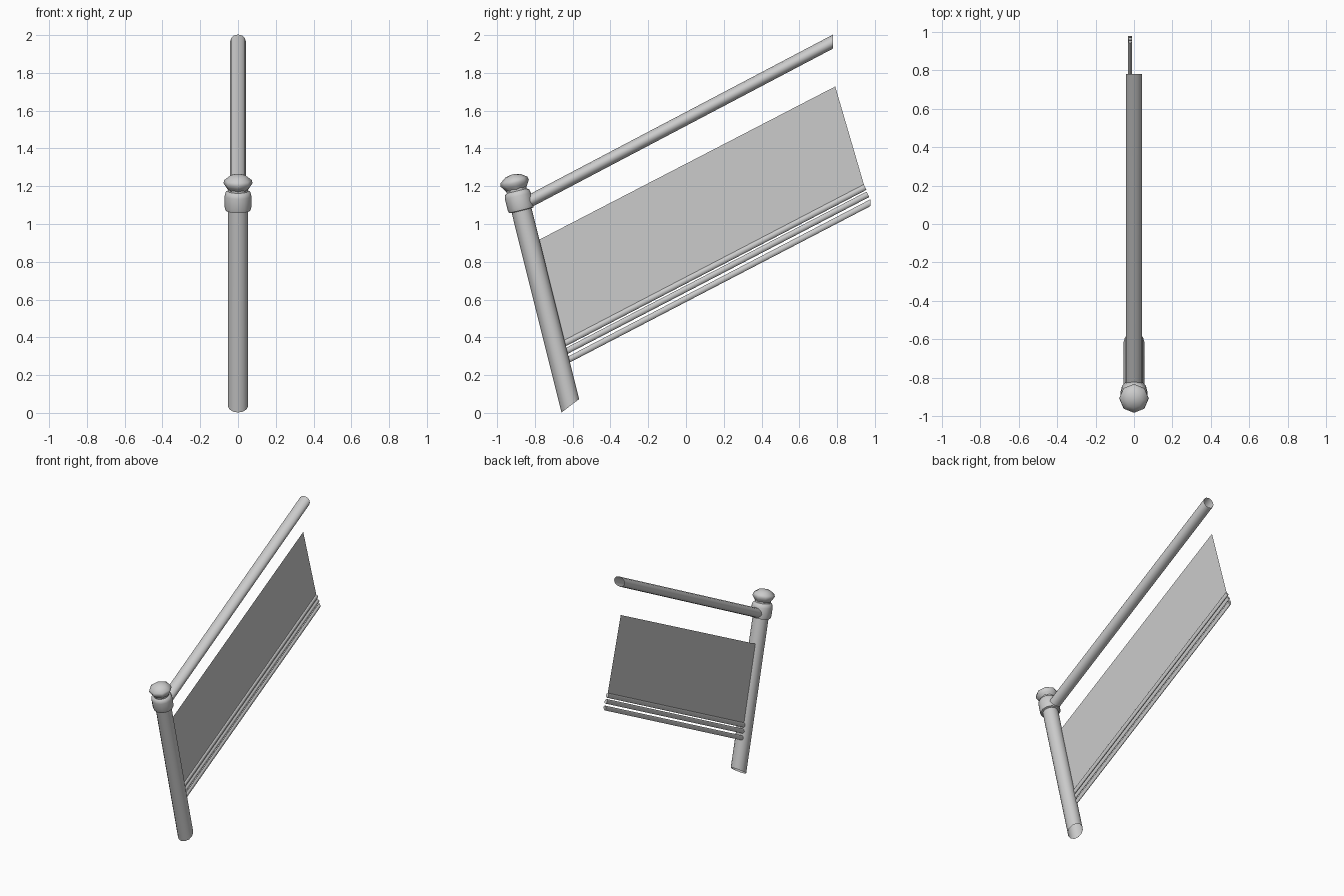
import bpy, bmesh, math
from mathutils import Vector

if "Cube" in bpy.data.objects:
    bpy.data.objects.remove(bpy.data.objects["Cube"])


def finish(name, bm, smooth=True):
    bmesh.ops.recalc_face_normals(bm, faces=bm.faces)
    mesh = bpy.data.meshes.new(name)
    bm.to_mesh(mesh)
    bm.free()
    obj = bpy.data.objects.new(name, mesh)
    bpy.context.collection.objects.link(obj)
    if smooth:
        bpy.ops.object.select_all(action='DESELECT')
        obj.select_set(True)
        bpy.context.view_layer.objects.active = obj
        bpy.ops.object.shade_smooth_by_angle(angle=math.radians(46))
    return obj


def swept(name, origin, direction, profile, sides, flat=1.0, x=0.0, caps=False):
    """Rings along a sloped axis in the YZ plane.
    profile: (distance, radius, end-cut shear); flat squashes the in-plane radius."""
    u = Vector((0, *direction)).normalized()
    v = Vector((0, u.z, -u.y))
    bm = bmesh.new()
    rings = []
    for s, r, shear in profile:
        ring = []
        for i in range(sides):
            a = 2 * math.pi * i / sides
            h = r * flat * math.sin(a)
            p = Vector((x + r * math.cos(a), *origin)) + u * (s + shear * h) + v * h
            ring.append(bm.verts.new(p))
        rings.append(ring)
    for lo, hi in zip(rings, rings[1:]):
        for i in range(sides):
            j = (i + 1) % sides
            bm.faces.new((lo[i], lo[j], hi[j], hi[i]))
    if caps:
        bm.faces.new(rings[0])
        bm.faces.new(rings[-1])
    return finish(name, bm)


# Leaning newel post with a slanted foot
foot, lean = (-0.6125, 0.0375), (-0.242, 0.970)
swept("post", foot, lean, [(0, 0.054, 0.43), (1.19, 0.054, 0)], 12)

# Collar around the post where the handrail meets it
swept("collar", foot, lean,
      [(1.065, 0.054, 0), (1.068, 0.067, 0), (1.085, 0.071, 0),
       (1.145, 0.071, 0), (1.165, 0.066, 0), (1.172, 0.054, 0)], 12)

# Knob on top of the post
swept("knob", foot, lean,
      [(1.18, 0.054, 0), (1.197, 0.066, 0), (1.215, 0.077, 0),
       (1.232, 0.073, 0), (1.255, 0.042, 0), (1.262, 0.012, 0)], 8, caps=True)

# Handrail, cut off vertically at its far end
rail_start, rail_end = Vector((-0.875, 1.096)), Vector((0.779, 1.966))
rail = rail_end - rail_start
swept("handrail", rail_start, rail,
      [(0, 0.042, 0), (rail.length, 0.042, -0.527)], 12, flat=0.78)

# Three thin bars below the panel
for i, (y, z) in enumerate([(0.948, 1.195), (0.963, 1.157), (0.977, 1.113)]):
    start = Vector((-0.65, z - 0.52 * (y + 0.65)))
    bar = Vector((y, z)) - start
    swept(f"lower_bar_{i + 1}", start, bar,
          [(0, 0.010, 0), (bar.length, 0.010, -0.5 if i == 2 else 0)], 8,
          flat=1.6, x=-0.02, caps=True)

# Thin infill panel
bm = bmesh.new()
bm.faces.new([bm.verts.new((-0.02, y, z)) for y, z in
              [(-0.80, 0.905), (-0.66, 0.37), (0.943, 1.205), (0.79, 1.728)]])
finish("infill_panel", bm, smooth=False)
